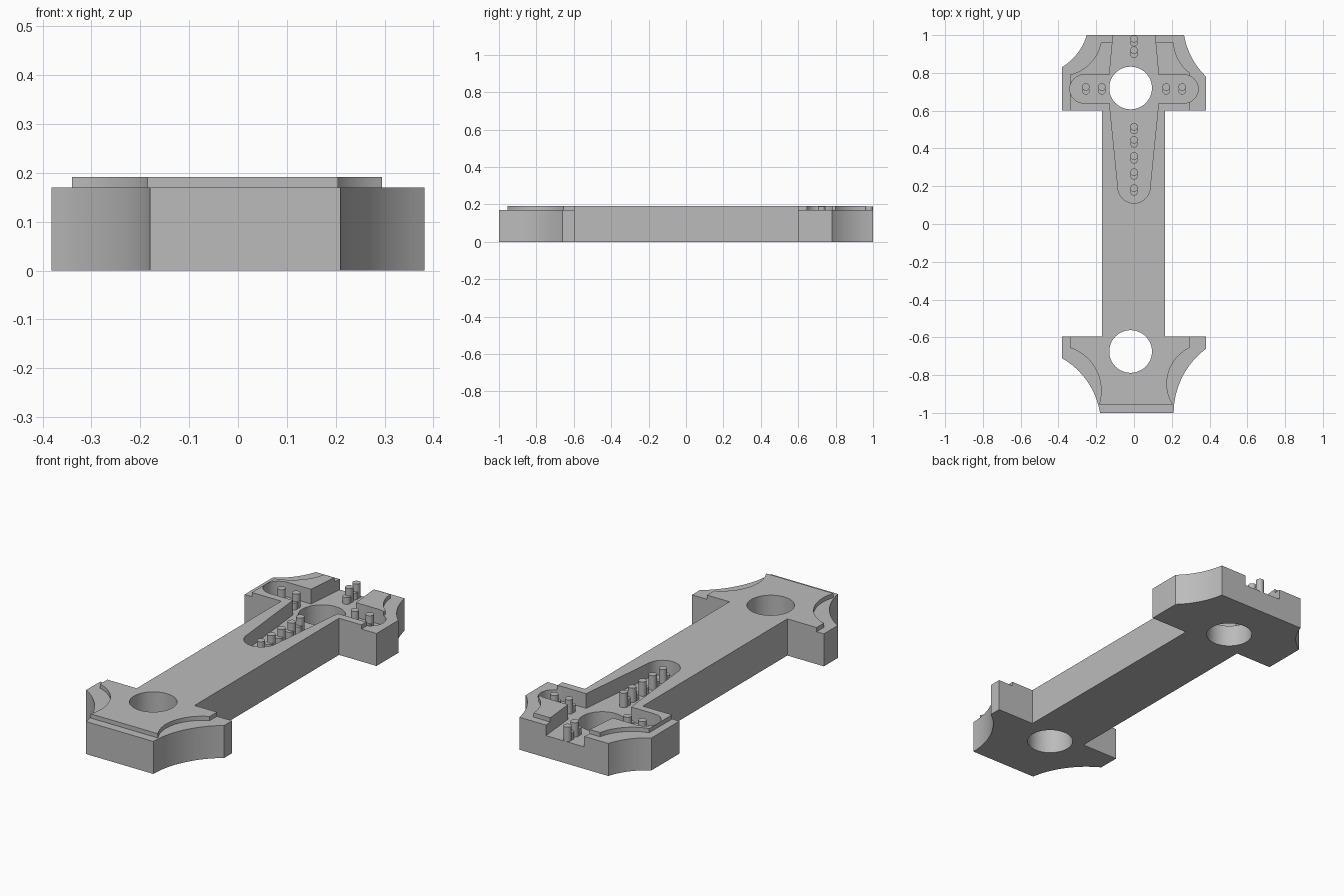
import bpy
import bmesh
from math import atan, sin, cos, pi
from mathutils import Vector

cube = bpy.data.objects.get("Cube")
if cube:
    bpy.data.objects.remove(cube, do_unlink=True)

BASE_Z, DECK_Z, FLOOR_Z = 0.17, 0.192, 0.115

grey = bpy.data.materials.new("plain grey")
grey.use_nodes = True
grey.diffuse_color = (0.5, 0.5, 0.5, 1)
grey.node_tree.nodes["Principled BSDF"].inputs["Base Color"].default_value = (0.5, 0.5, 0.5, 1)


def arc(p, q, sag, steps=16):
    """Circular arc from p to q, bulging to the left by sag."""
    p, q = Vector(p), Vector(q)
    along = (q - p).normalized()
    left = Vector((-along.y, along.x))
    chord = (q - p).length
    half = 2 * atan(2 * sag / chord)
    radius = chord / 2 / sin(half)
    mid = (p + q) / 2
    points = []
    for i in range(steps + 1):
        a = half * (2 * i / steps - 1)
        points.append(mid + along * radius * sin(a) + left * radius * (cos(a) - cos(half)))
    return points


def circle(x, y, r, steps):
    return [(x + r * cos(2 * pi * i / steps), y + r * sin(2 * pi * i / steps)) for i in range(steps)]


def add_prism(bm, profile, z0, z1):
    low = [bm.verts.new((p[0], p[1], z0)) for p in profile]
    high = [bm.verts.new((p[0], p[1], z1)) for p in profile]
    bm.faces.new(low[::-1])
    bm.faces.new(high)
    for i in range(len(low)):
        j = (i + 1) % len(low)
        bm.faces.new((low[i], low[j], high[j], high[i]))


def make_object(name, prisms):
    bm = bmesh.new()
    for profile, z0, z1 in prisms:
        add_prism(bm, profile, z0, z1)
    mesh = bpy.data.meshes.new(name)
    bm.to_mesh(mesh)
    bm.free()
    mesh.materials.append(grey)
    obj = bpy.data.objects.new(name, mesh)
    bpy.context.collection.objects.link(obj)
    return obj


def select(obj):
    bpy.ops.object.select_all(action='DESELECT')
    obj.select_set(True)
    bpy.context.view_layer.objects.active = obj


def combine(target, tool, operation):
    """Apply a boolean and throw the tool away."""
    tool.hide_render = True
    select(target)
    mod = target.modifiers.new("boolean", 'BOOLEAN')
    mod.operation = operation
    mod.solver = 'EXACT'
    mod.object = tool
    bpy.ops.object.modifier_apply(modifier=mod.name)
    bpy.data.objects.remove(tool, do_unlink=True)


# Straight shaft edges shared by the base and the raised deck
right_shaft = [(0.165, -0.595), (0.165, 0.6)]
left_shaft = [(-0.17, 0.6), (-0.17, -0.595)]

# Base plate with flared, scooped ends
base_outline = (
    arc((0.21, -1), (0.382, -0.66), 0.045) + [(0.382, -0.595)]
    + right_shaft + [(0.382, 0.6)]
    + arc((0.382, 0.78), (0.265, 1), 0.02)
    + arc((-0.25, 1), (-0.382, 0.83), 0.02) + [(-0.382, 0.6)]
    + left_shaft + [(-0.382, -0.595)]
    + arc((-0.382, -0.71), (-0.18, -1), 0.04))
body = make_object("connector_body", [(base_outline, 0, BASE_Z)])

# Raised deck
deck_outline = (
    arc((0.205, -0.955), (0.295, -0.655), 0.07) + [(0.295, -0.595)]
    + right_shaft + [(0.295, 0.6)]
    + arc((0.295, 0.8), (0.21, 0.96), 0.02)
    + arc((-0.175, 0.96), (-0.34, 0.79), 0.035) + [(-0.34, 0.6)]
    + left_shaft + [(-0.34, -0.595)]
    + arc((-0.34, -0.655), (-0.185, -0.955), 0.07))
combine(body, make_object("deck", [(deck_outline, 0.08, DECK_Z)]), 'UNION')

# Cross-shaped recess, open at the back
recess = (
    [(-0.106, 1.05), (-0.13, 0.79)]
    + arc((-0.265, 0.79), (-0.265, 0.64), -0.075)
    + [(-0.13, 0.64)]
    + arc((-0.085, 0.195), (0.085, 0.195), -0.085)
    + [(0.13, 0.64)]
    + arc((0.265, 0.64), (0.265, 0.79), -0.075)
    + [(0.13, 0.79), (0.106, 1.05)])
combine(body, make_object("recess_cutter", [(recess, FLOOR_Z, 0.3)]), 'DIFFERENCE')

# Round through holes
for y in (-0.675, 0.72):
    hole = make_object("hole_cutter", [(circle(-0.018, y, 0.113, 48), -0.1, 0.3)])
    combine(body, hole, 'DIFFERENCE')

# Pegs standing in the recess, each with a shorter stub beside it
peg_spots = [(0, y) for y in (0.19, 0.275, 0.36, 0.445, 0.515, 0.92, 0.98)]
peg_spots += [(x, 0.725) for x in (-0.255, -0.17, 0.17, 0.255)]
pegs = make_object("pegs", [(circle(x, y, 0.02, 16), FLOOR_Z - 0.01, 0.19) for x, y in peg_spots])
stubs = make_object("peg_stubs", [(circle(x, y - 0.02, 0.02, 16), FLOOR_Z - 0.01, 0.15) for x, y in peg_spots])

for obj in (body, pegs, stubs):
    select(obj)
    bpy.ops.object.shade_smooth_by_angle(angle=pi / 6)
